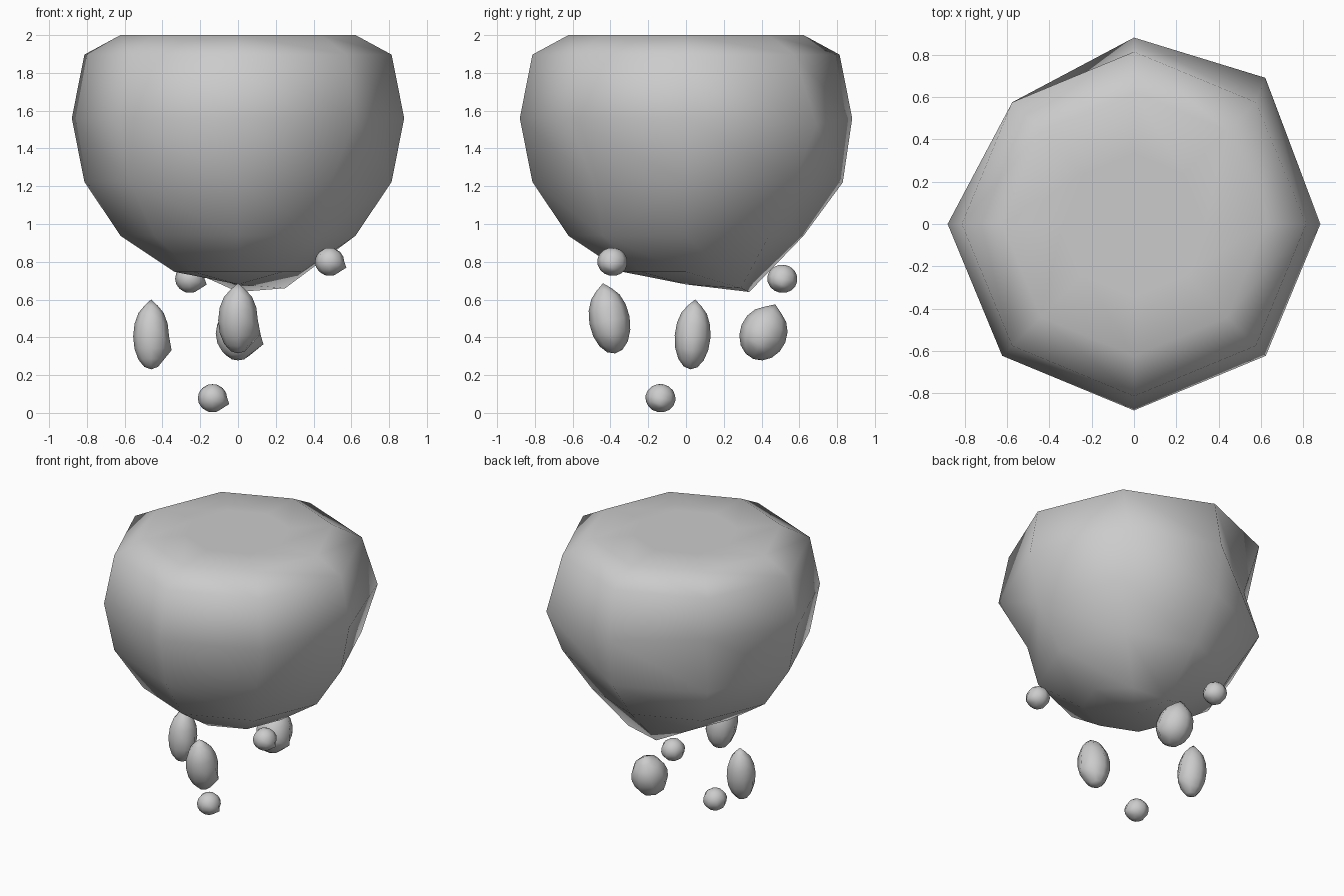
import bpy, bmesh, math
from mathutils import Vector

if "Cube" in bpy.data.objects:
    bpy.data.objects.remove(bpy.data.objects["Cube"])


def ball_point(deg, lat, r=1.0):
    a, b = math.radians(deg), math.radians(lat)
    return Vector((r * math.cos(b) * math.cos(a), r * math.cos(b) * math.sin(a), r * math.sin(b)))


def nearest(bm, co):
    return min(bm.verts, key=lambda v: (v.co - co).length)


def finish(bm, name, loc, rot=(0, 0, 0)):
    bmesh.ops.recalc_face_normals(bm, faces=bm.faces)
    for f in bm.faces:
        f.smooth = True
    me = bpy.data.meshes.new(name)
    bm.to_mesh(me)
    bm.free()
    ob = bpy.data.objects.new(name, me)
    ob.location, ob.rotation_euler = loc, rot
    bpy.context.collection.objects.link(ob)
    return ob


# Large boulder: eight-sided ball with a flat top and a few chipped corners
R, CZ = 0.88, 1.56
bm = bmesh.new()
bmesh.ops.create_uvsphere(bm, u_segments=8, v_segments=8, radius=R)


def corner(deg, lat):
    return nearest(bm, ball_point(deg, lat, R))


chips = [
    (135, 0, (-0.505, 0.505, 1.56)),
    (45, 0, (0.62, 0.69, 1.53)),
    (-45, -22.5, (0.49, -0.49, 1.22)),
    (90, -22.5, (0, 0.83, 1.22)),
    (90, -67.5, (0, 0.335, 0.64)),
    (45, -67.5, (0.25, 0.29, 0.66)),
]
picked = [(corner(d, l), Vector(p)) for d, l, p in chips]
ridge = [corner(0, -22.5), corner(-45, -45)]
for v, p in picked:
    v.co = p - Vector((0, 0, CZ))
bmesh.ops.connect_verts(bm, verts=ridge)
for v in bm.verts:
    v.co.z = min(v.co.z, 2 - CZ)
finish(bm, "boulder", (0, 0, CZ))


# Fragments: small stretched balls with a pointed tip and one jutting corner
def fragment(name, loc, size, tilt=0.0, tip=1.0):
    bm = bmesh.new()
    bmesh.ops.create_uvsphere(bm, u_segments=8, v_segments=8, radius=1)
    jut = nearest(bm, ball_point(0, -22.5))
    jut.co = (1.14, 0, -0.42)
    nearest(bm, Vector((0, 0, 1))).co.z = tip
    for v in bm.verts:
        v.co = Vector([a * s for a, s in zip(v.co, size)])
    finish(bm, name, loc, (math.radians(tilt), 0, 0))


fragment("shard_left", (-0.46, 0.035, 0.405), (0.095, 0.095, 0.175), 4 * -1, 1.12)
fragment("shard_front", (0, -0.405, 0.49), (0.105, 0.108, 0.178), 10, 1.12)
fragment("shard_back", (0, 0.41, 0.42), (0.118, 0.125, 0.145), -22, 1.15)

for name, loc in (("pebble_right", (0.485, -0.39, 0.80)),
                  ("pebble_back", (-0.255, 0.51, 0.71)),
                  ("pebble_low", (-0.135, -0.135, 0.078))):
    fragment(name, loc, (0.078, 0.08, 0.075), -10)
